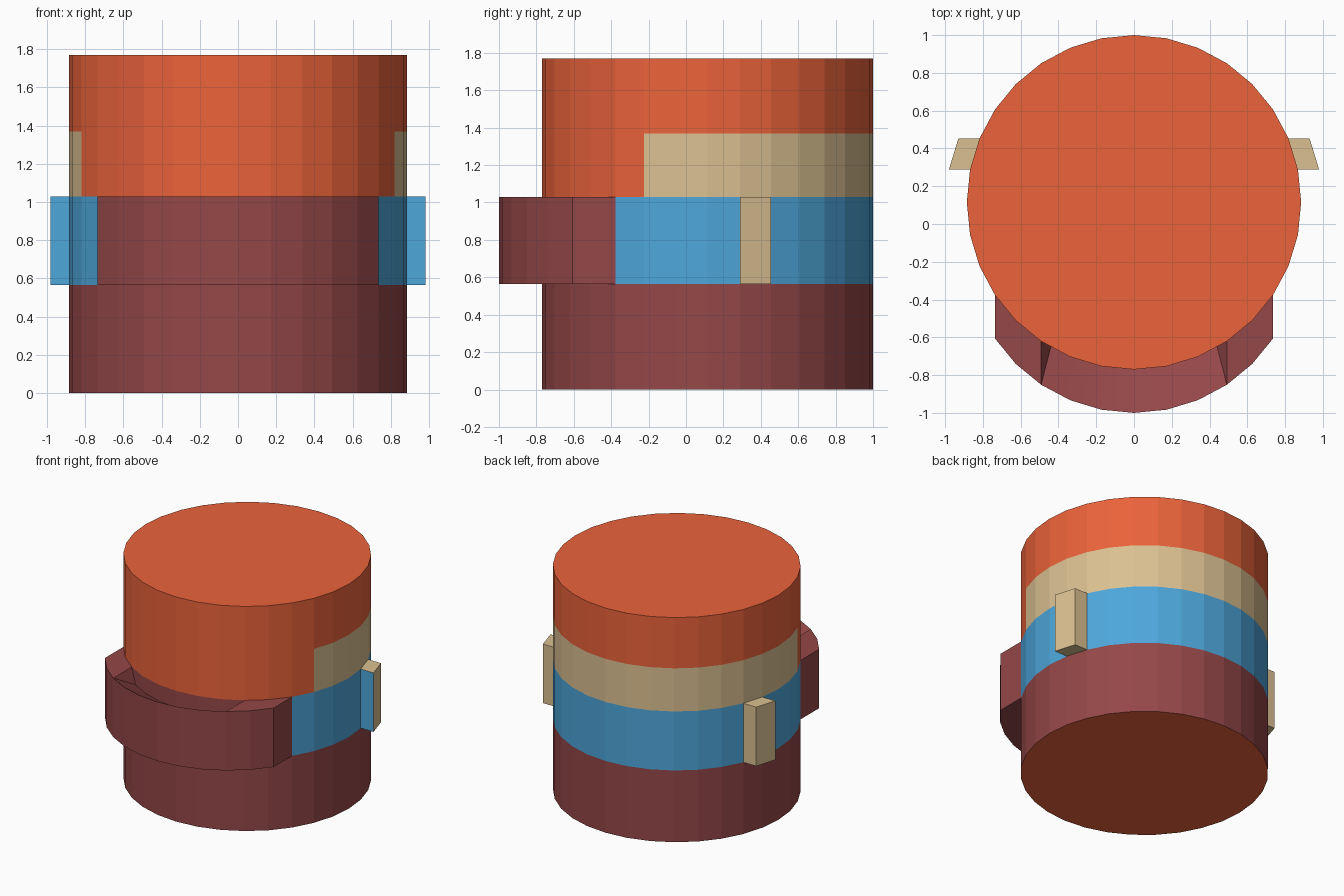
import bpy, bmesh
from math import sin, cos, radians

if "Cube" in bpy.data.objects:
    bpy.data.objects.remove(bpy.data.objects["Cube"])

R, CY, STEP = 0.885, 0.115, radians(11.25)   # 32-sided barrel
Z0, Z1, Z2, Z3 = 0.565, 1.03, 1.37, 1.77     # band heights

COLORS = {
    "orange": (0.83, 0.125, 0.043, 1),
    "maroon": (0.30, 0.063, 0.065, 1),
    "blue": (0.075, 0.385, 0.71, 1),
    "tan": (0.71, 0.53, 0.285, 1),
}
NAMES = list(COLORS)
MATS = []
for n in NAMES:
    m = bpy.data.materials.new(n)
    m.diffuse_color = COLORS[n]
    m.use_nodes = True
    m.node_tree.nodes["Principled BSDF"].inputs["Base Color"].default_value = m.diffuse_color
    MATS.append(m)


def rim(j, z, dx=0.0, dy=0.0):
    """Point on the barrel rim, j steps round from the front."""
    return (R * sin(j * STEP) + dx, CY - R * cos(j * STEP) + dy, z)


def build(name, faces):
    """faces: list of (points, colour name, smooth)."""
    bm = bmesh.new()
    for pts, col, smooth in faces:
        f = bm.faces.new([bm.verts.new(p) for p in pts])
        f.material_index = NAMES.index(col)
        f.smooth = smooth
    bmesh.ops.remove_doubles(bm, verts=bm.verts, dist=1e-4)
    me = bpy.data.meshes.new(name)
    bm.to_mesh(me)
    bm.free()
    for m in MATS:
        me.materials.append(m)
    ob = bpy.data.objects.new(name, me)
    bpy.context.collection.objects.link(ob)
    return ob


# Barrel with coloured bands; the blue and tan bands stop short of the front
faces = []
for j in range(-16, 16):
    side = abs(j + 0.5)
    bands = [(0, Z0, "maroon"),
             (Z0, Z1, "blue" if side > 5 else "maroon"),
             (Z1, Z2, "tan" if side > 6 else "orange"),
             (Z2, Z3, "orange")]
    for lo, hi, col in bands:
        faces.append(([rim(j, lo), rim(j + 1, lo), rim(j + 1, hi), rim(j, hi)], col, False))
faces.append(([rim(j, Z3) for j in range(-16, 16)], "orange", False))
faces.append(([rim(j, 0) for j in range(15, -17, -1)], "orange", False))
build("barrel", faces)

# Front lip: the barrel's front faces pushed forward, with a sunken tray on top
D, DEPTH = -0.23, 0.13


def tray(j):
    x, y, z = rim(j, Z1 - DEPTH)
    return (x * 0.88, y, z)


faces = []
for j in range(-5, 5):
    k = j + 1
    faces.append(([rim(j, Z0, 0, D), rim(k, Z0, 0, D), rim(k, Z1, 0, D), rim(j, Z1, 0, D)], "maroon", False))
    faces.append(([rim(j, Z0), rim(k, Z0), rim(k, Z0, 0, D), rim(j, Z0, 0, D)], "maroon", False))
    if -3 <= j < 3:
        faces.append(([rim(j, Z1, 0, D), rim(k, Z1, 0, D), tray(k), tray(j)], "maroon", True))
    else:
        faces.append(([rim(j, Z1, 0, D), rim(k, Z1, 0, D), rim(k, Z1), rim(j, Z1)], "maroon", False))
for s in (-1, 1):
    # Outer end of the lip and end wall of the tray
    end = [rim(5 * s, Z0, 0, D), rim(5 * s, Z0), rim(5 * s, Z1), rim(5 * s, Z1, 0, D)]
    wall = [rim(3 * s, Z1, 0, D), tray(3 * s), rim(3 * s, Z1)]
    faces.append((end[::s], "maroon", False))
    faces.append((wall[::s], "maroon", False))
build("front_lip", faces)

# Side pegs: one barrel face on each side pushed outwards
for s, name in ((1, "right_peg"), (-1, "left_peg")):
    dx = 0.112 * s
    a, b = 9 * s, 10 * s
    quads = [
        ([rim(a, Z0, dx), rim(b, Z0, dx), rim(b, Z1, dx), rim(a, Z1, dx)], "tan"),
        ([rim(a, Z0), rim(a, Z0, dx), rim(a, Z1, dx), rim(a, Z1)], "blue"),
        ([rim(b, Z0, dx), rim(b, Z0), rim(b, Z1), rim(b, Z1, dx)], "tan"),
        ([rim(a, Z1), rim(a, Z1, dx), rim(b, Z1, dx), rim(b, Z1)], "tan"),
        ([rim(a, Z0), rim(b, Z0), rim(b, Z0, dx), rim(a, Z0, dx)], "tan"),
    ]
    build(name, [(q[::s], c, False) for q, c in quads])
